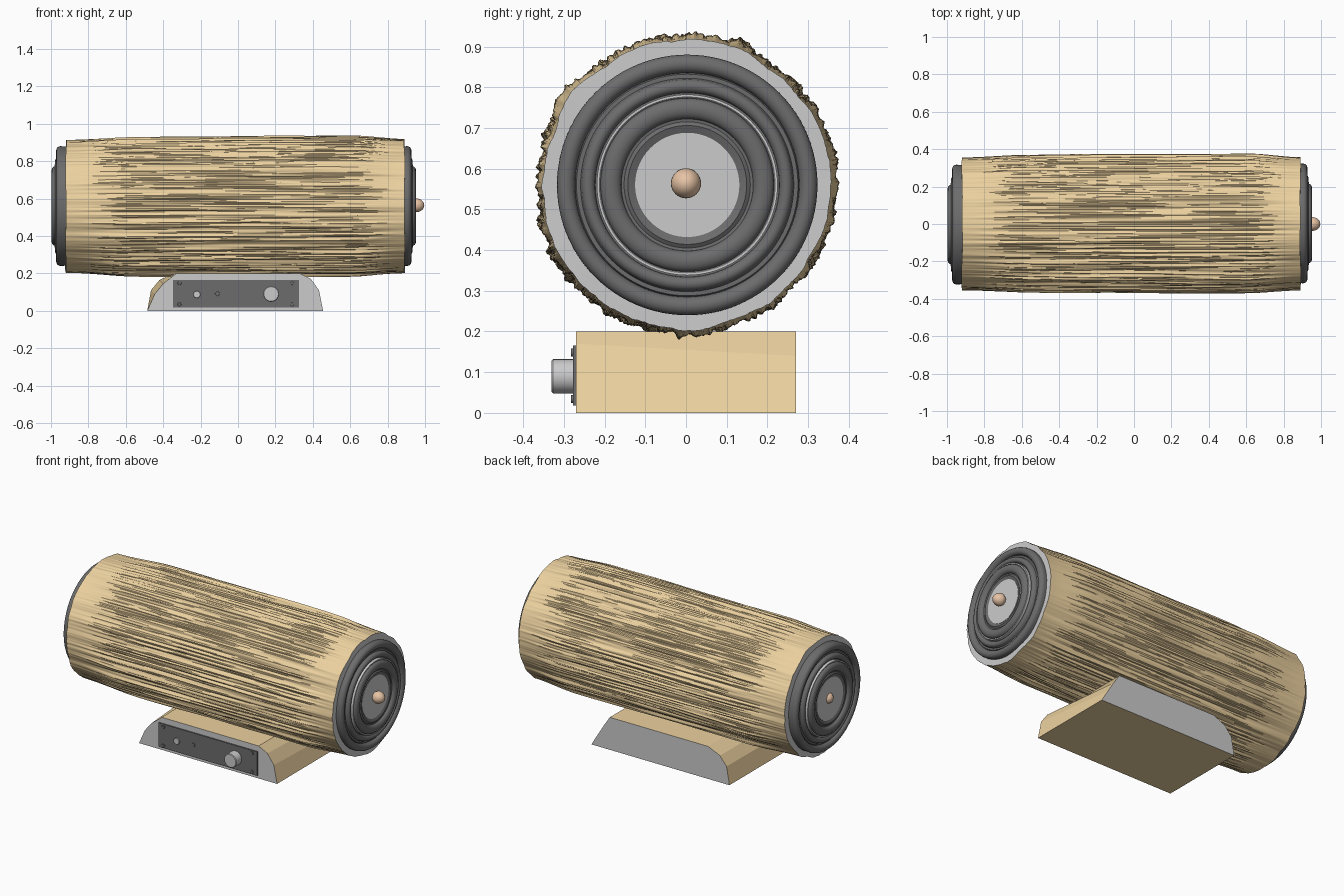
import bpy, bmesh, math
from mathutils import Vector, noise

if "Cube" in bpy.data.objects:
    bpy.data.objects.remove(bpy.data.objects["Cube"])

CZ = 0.56          # height of the log axis


def material(name, rgb):
    m = bpy.data.materials.new(name)
    m.diffuse_color = (*rgb, 1)
    m.use_nodes = True
    m.node_tree.nodes["Principled BSDF"].inputs["Base Color"].default_value = m.diffuse_color
    return m


WOOD = material("wood", (0.84, 0.64, 0.35))
BLACK = material("black_rubber", (0.15, 0.15, 0.15))
COPPER = material("copper", (0.80, 0.55, 0.38))


def make(name, verts, faces, mat=None, smooth=None):
    me = bpy.data.meshes.new(name)
    me.from_pydata(verts, [], faces)
    bm = bmesh.new()
    bm.from_mesh(me)
    bmesh.ops.remove_doubles(bm, verts=bm.verts, dist=1e-5)
    bmesh.ops.recalc_face_normals(bm, faces=bm.faces)
    bm.to_mesh(me)
    bm.free()
    ob = bpy.data.objects.new(name, me)
    bpy.context.collection.objects.link(ob)
    if mat:
        me.materials.append(mat)
    if smooth:
        bpy.ops.object.select_all(action='DESELECT')
        ob.select_set(True)
        bpy.context.view_layer.objects.active = ob
        bpy.ops.object.shade_smooth_by_angle(angle=math.radians(smooth))
    return ob


def lathe(name, profile, origin, axis, mat=None, n=96):
    """Revolve (radius, distance) points about an axis through origin."""
    rot = Vector((0, 0, 1)).rotation_difference(Vector(axis))
    o = Vector(origin)
    verts = [o + rot @ Vector((r * math.cos(2 * math.pi * i / n),
                               r * math.sin(2 * math.pi * i / n), h))
             for r, h in profile for i in range(n)]
    faces = [(k * n + i, k * n + (i + 1) % n, (k + 1) * n + (i + 1) % n, (k + 1) * n + i)
             for k in range(len(profile) - 1) for i in range(n)]
    return make(name, verts, faces, mat, 40)


def roll(r0, r1, h, height, n=8):
    """Half-round bead between two radii, from the outside in."""
    c, w = (r0 + r1) / 2, (r0 - r1) / 2
    return [(c + w * math.cos(math.pi * i / n), h + height * math.sin(math.pi * i / n))
            for i in range(n + 1)]


# bark: ridged tube, thinner towards both ends
N, M, X0, X1 = 640, 72, -0.92, 0.89


def bark_point(i, j):
    a, t = 2 * math.pi * i / N, j / M
    c, s = math.cos(a), math.sin(a)
    x = X0 + (X1 - X0) * t
    body = min(1, t / 0.2, (1 - t) / 0.16)
    body = body * body * (3 - 2 * body)
    lump = noise.noise(Vector((c * 2.6, s * 2.6, x * 0.15 + 3)))
    mid = noise.noise(Vector((c * 8, s * 8, x * 0.5 + 9)))
    fine = noise.noise(Vector((c * 26, s * 26, x * 1.2)))
    hair = noise.noise(Vector((c * 60, s * 60, x * 2.0 + 5)))
    r = 0.355 + 0.010 * lump + 0.006 * mid + 0.002 * fine
    r += body * (0.012 + 0.008 * mid + 0.010 * fine + 0.005 * hair)
    x += 0.006 * noise.noise(Vector((c * 2, s * 2, 7))) * (2 * t - 1)
    return (x, r * c, CZ + r * s)


rings = [[bark_point(i, j) for i in range(N)] for j in range(M + 1)]
make("log_bark", [p for ring in rings for p in ring],
     [(j * N + i, j * N + (i + 1) % N, (j + 1) * N + (i + 1) % N, (j + 1) * N + i)
      for j in range(M) for i in range(N)], WOOD, 35)

# cut ends of the log
for name, ring, x in (("log_end_left", rings[0], X0), ("log_end_right", rings[-1], X1)):
    make(name, ring + [(x, 0, CZ)], [(i, (i + 1) % N, N) for i in range(N)])

# speaker drivers, one on each end
for side, sx, seat, tip in (("left", -1, 0.93, 0.998), ("right", 1, 0.885, 0.996)):
    o, ax = (sx * seat, 0.003 * sx, CZ), (sx, 0, 0)
    frame = [(0.0, -0.03), (0.318, -0.03), (0.32, 0.02)]
    frame += roll(0.32, 0.275, 0.02, 0.022) + [(0.272, 0.026), (0.262, 0.026)]
    frame += roll(0.26, 0.226, 0.03, 0.018) + [(0.226, 0.03), (0.0, 0.03)]
    lathe("driver_frame_" + side, frame, o, ax, BLACK)
    lathe("trim_ring_" + side, [(0.222, 0.03), (0.222, 0.051), (0.217, 0.051), (0.217, 0.03)], o, ax)
    surround = [(0.217, 0.03), (0.217, 0.05)] + roll(0.213, 0.162, 0.048, 0.019, 10)
    surround += [(0.155, 0.047), (0.146, 0.053), (0.128, 0.046), (0.125, 0.03)]
    lathe("driver_surround_" + side, surround, o, ax, BLACK)
    lathe("driver_cone_" + side, [(0.128, 0.035), (0.128, 0.048), (0.0, 0.048)], o, ax)
    # pointed copper plug
    h = tip - seat
    b = h - 0.045
    plug = [(0, b - 0.025), (0.026, b - 0.02)]
    plug += [(0.037 * math.cos(a), b + 0.045 * math.sin(a))
             for a in (math.pi / 2 * k / 8 for k in range(9))]
    lathe("phase_plug_" + side, plug, (o[0], 0, CZ + 0.004), ax, COPPER, 32)

# stand: a block whose rounded shoulder swaps sides from front to back
front = [(-0.485, 0), (-0.445, 0.09), (-0.40, 0.145), (-0.33, 0.2),
         (0.33, 0.2), (0.39, 0.17), (0.433, 0.11), (0.455, 0)]
back = [(-0.485, 0), (-0.465, 0.11), (-0.42, 0.165), (-0.34, 0.2),
        (0.33, 0.2), (0.37, 0.14), (0.41, 0.075), (0.455, 0)]
fv = [(x, -0.27, z) for x, z in front]
bv = [(x, 0.27, z) for x, z in back]
K = len(front)
make("stand_body", fv + bv, [(i, (i + 1) % K, K + (i + 1) % K, K + i) for i in range(K)], WOOD)
make("stand_front", fv, [tuple(range(K))])
make("stand_back", bv, [tuple(range(K))[::-1]]).data.flip_normals()
bpy.data.objects["stand_front"].data.update()
for name, want in (("stand_front", -1), ("stand_back", 1)):
    me = bpy.data.objects[name].data
    if me.polygons[0].normal.y * want < 0:
        me.flip_normals()


# control panel
def box(name, lo, hi, mat=None):
    v = [(x, y, z) for x in (lo[0], hi[0]) for y in (lo[1], hi[1]) for z in (lo[2], hi[2])]
    return make(name, v, [(0, 1, 3, 2), (4, 6, 7, 5), (0, 4, 5, 1),
                          (2, 3, 7, 6), (0, 2, 6, 4), (1, 5, 7, 3)], mat)


def stub(name, x, z, r, depth, mat=None, n=32):
    c = r * 0.08
    return lathe(name, [(0, 0), (r, 0), (r, depth - c), (r - c, depth), (0, depth)],
                 (x, -0.275, z), (0, -1, 0), mat, n)


box("control_panel", (-0.348, -0.278, 0.018), (0.325, -0.268, 0.165), BLACK)
stub("volume_knob", 0.177, 0.09, 0.042, 0.055, None, 48)
stub("knob_washer", 0.177, 0.09, 0.03, 0.008, BLACK)
stub("power_button", -0.22, 0.087, 0.019, 0.012)
stub("input_socket", -0.11, 0.091, 0.012, 0.006, BLACK)
for i, x in enumerate((-0.313, 0.29)):
    for j, z in enumerate((0.034, 0.148)):
        stub(f"panel_screw_{i}{j}", x, z, 0.010, 0.008, BLACK, 16)
